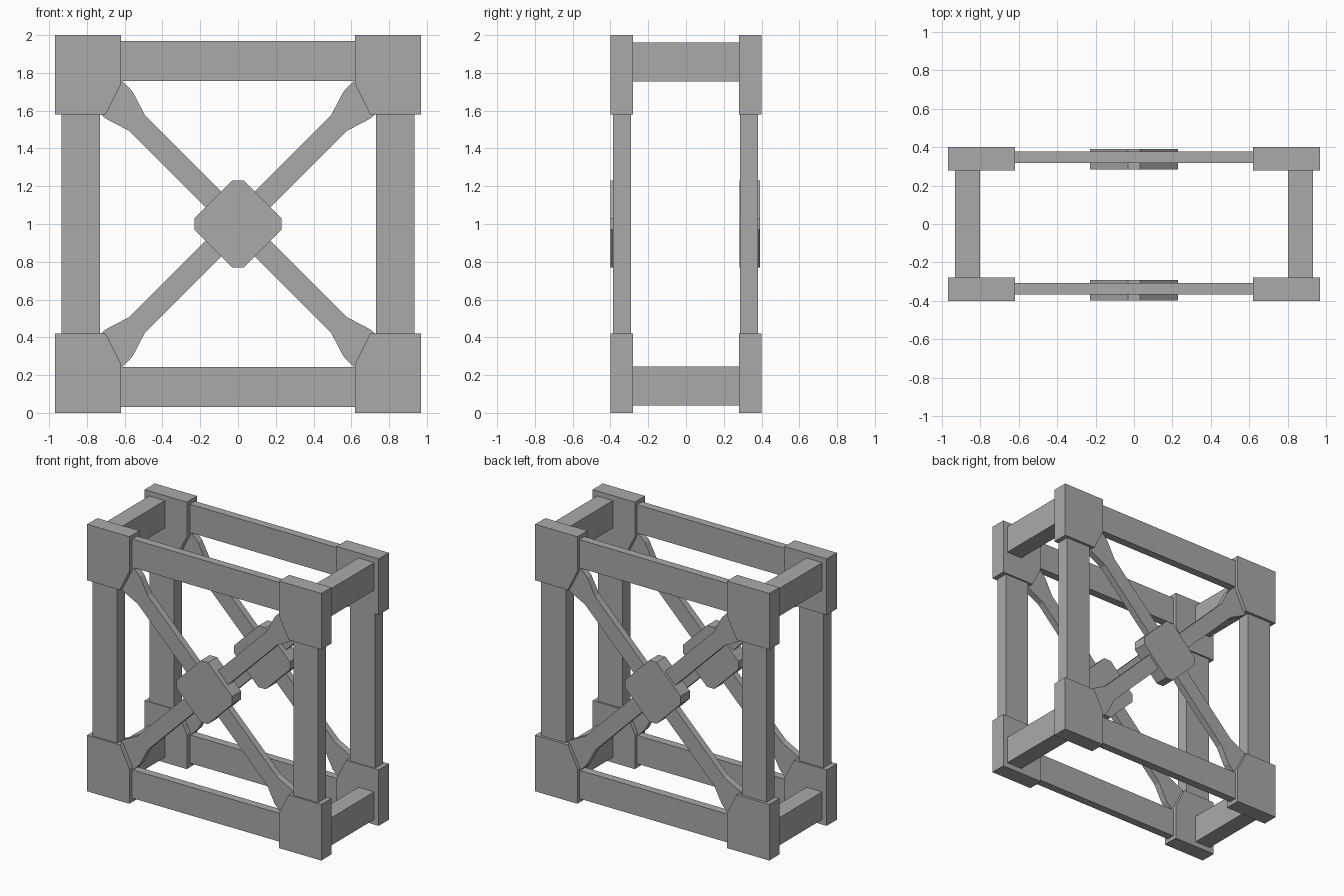
import bpy, bmesh
from math import sqrt

cube = bpy.data.objects.get("Cube")
if cube:
    bpy.data.objects.remove(cube, do_unlink=True)

GREY = (0.4, 0.4, 0.4, 1.0)
mat = bpy.data.materials.new("grey metal")
mat.use_nodes = True
mat.diffuse_color = GREY
mat.node_tree.nodes["Principled BSDF"].inputs["Base Color"].default_value = GREY


def plate(name, outline, y0, y1):
    """Extrude an (x, z) outline from y0 to y1."""
    bm = bmesh.new()
    face = bm.faces.new([bm.verts.new((x, y0, z)) for x, z in outline])
    ext = bmesh.ops.extrude_face_region(bm, geom=[face])
    verts = [g for g in ext["geom"] if isinstance(g, bmesh.types.BMVert)]
    bmesh.ops.translate(bm, verts=verts, vec=(0, y1 - y0, 0))
    bmesh.ops.recalc_face_normals(bm, faces=bm.faces)
    mesh = bpy.data.meshes.new(name)
    bm.to_mesh(mesh)
    bm.free()
    mesh.materials.append(mat)
    obj = bpy.data.objects.new(name, mesh)
    bpy.context.collection.objects.link(obj)
    return obj


def rect(x0, x1, z0, z1):
    return [(x0, z0), (x1, z0), (x1, z1), (x0, z1)]


def place(points, sx, sz):
    """Move an outline centred on the frame middle into one quadrant."""
    return [(sx * x, 1 + sz * z) for x, z in points]


# Outlines measured from the middle of the frame
BLOCK = [(0.62, 1.0), (0.97, 1.0), (0.97, 0.58), (0.70, 0.58), (0.62, 0.74)]
HUB = [(0.23, 0.03), (0.03, 0.23), (-0.03, 0.23), (-0.23, 0.03),
       (-0.23, -0.03), (-0.03, -0.23), (0.03, -0.23), (0.23, -0.03)]

# Brace: straight bar that flares at both ends, (length, half width)
half = [(0.757, 0.059), (0.89, 0.101), (1.0, 0.102)]
upper = [(-t, w) for t, w in reversed(half)] + half
brace = upper + [(t, -w) for t, w in reversed(upper)]
BRACE = [((t - w) / sqrt(2), (t + w) / sqrt(2)) for t, w in brace]

# Depth ranges for each frame
FRAMES = {
    "front": dict(block=(-0.40, -0.28), post=(-0.387, -0.292),
                  beam=(-0.367, -0.307), brace=(-0.362, -0.312), hub=(-0.399, -0.291)),
    "back": dict(block=(0.28, 0.40), post=(0.285, 0.38),
                 beam=(0.317, 0.377), brace=(0.322, 0.372), hub=(0.284, 0.392)),
}

for frame, depth in FRAMES.items():
    for sx, side in ((1, "left"), (-1, "right")):
        # Upright posts and diagonal braces
        plate(f"{frame}_{side}_post", place(rect(0.73, 0.935, -0.62, 0.62), sx, 1), *depth["post"])
        plate(f"{frame}_{side}_brace", place(BRACE, sx, 1), *depth["brace"])
        # Corner blocks with a cut inner corner
        for sz, level in ((1, "top"), (-1, "bottom")):
            plate(f"{frame}_{level}_{side}_block", place(BLOCK, sx, sz), *depth["block"])
    # Horizontal beams
    for sz, level in ((1, "top"), (-1, "bottom")):
        plate(f"{frame}_{level}_beam", place(rect(-0.66, 0.66, 0.758, 0.97), 1, sz), *depth["beam"])
    # Central hub plate
    plate(f"{frame}_hub", place(HUB, 1, 1), *depth["hub"])

# Cross beams joining the two frames
for sx, side in ((1, "left"), (-1, "right")):
    for sz, level in ((1, "top"), (-1, "bottom")):
        plate(f"{level}_{side}_cross_beam",
              place(rect(0.803, 0.933, 0.755, 0.962), sx, sz), -0.30, 0.30)
